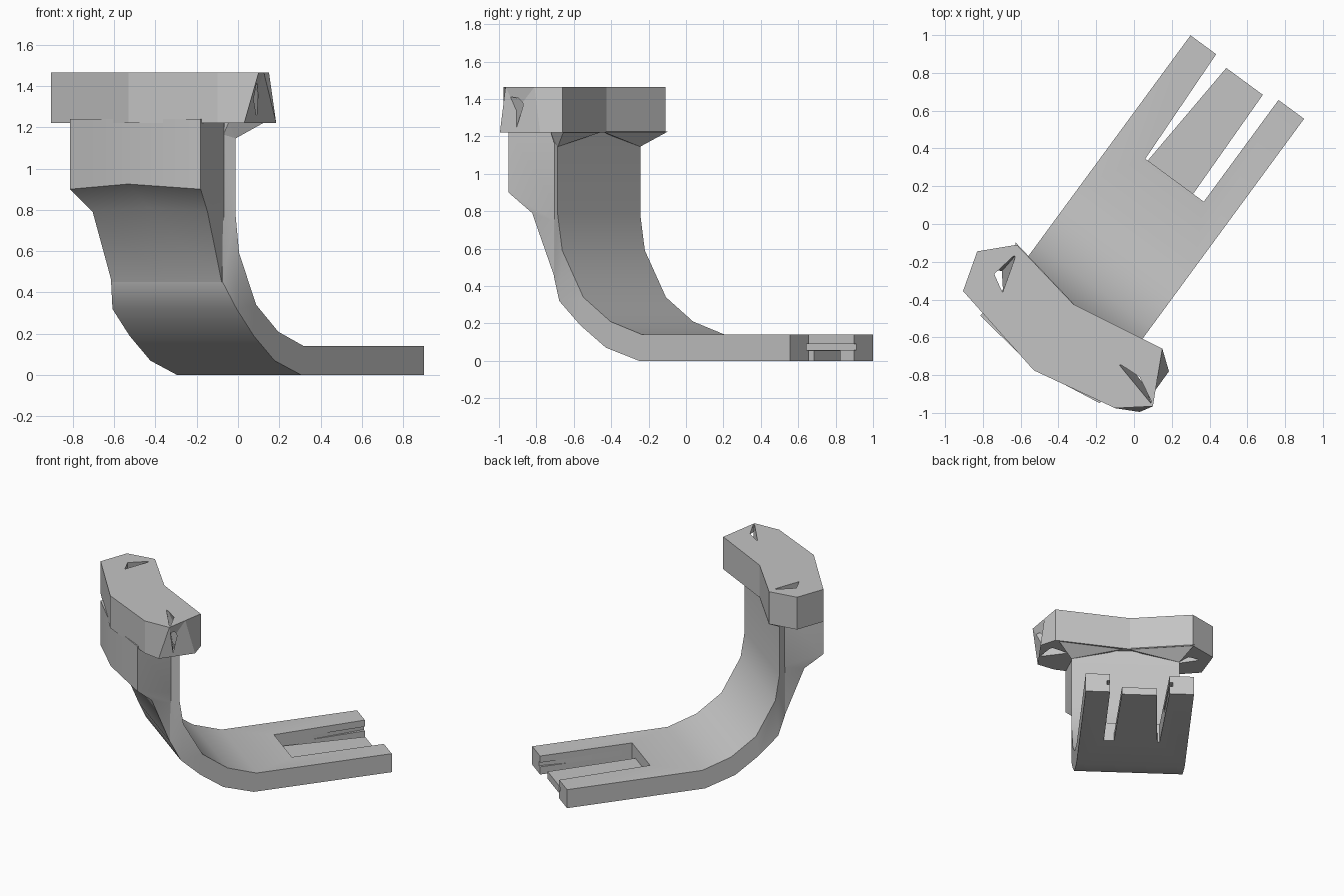
import bpy, bmesh, math
from mathutils import Vector

cube = bpy.data.objects.get("Cube")
if cube:
    bpy.data.objects.remove(cube, do_unlink=True)

# One grey for the whole bracket
grey = bpy.data.materials.new("light grey")
grey.use_nodes = True
grey.diffuse_color = (0.55, 0.55, 0.55, 1)
grey.node_tree.nodes["Principled BSDF"].inputs["Base Color"].default_value = grey.diffuse_color

# Bracket frame: u runs along the foot, v across it
U = Vector((0.592, 0.806, 0))
V = Vector((0.806, -0.592, 0))
MID = 0.023


def at(u, v, z):
    """Point in the bracket frame."""
    return U * u + V * v + Vector((0, 0, z))


def finish(bm, name):
    bmesh.ops.recalc_face_normals(bm, faces=bm.faces)
    mesh = bpy.data.meshes.new(name)
    bm.to_mesh(mesh)
    bm.free()
    mesh.materials.append(grey)
    obj = bpy.data.objects.new(name, mesh)
    bpy.context.collection.objects.link(obj)
    return obj


def loft(name, rings):
    """Skin equal-sized rings of points and cap both ends."""
    bm = bmesh.new()
    loops = [[bm.verts.new(p) for p in ring] for ring in rings]
    n = len(loops[0])
    for a, b in zip(loops, loops[1:]):
        for i in range(n):
            j = (i + 1) % n
            bm.faces.new((a[i], a[j], b[j], b[i]))
    bm.faces.new(loops[0])
    bm.faces.new(loops[-1])
    return finish(bm, name)


def hull(name, points):
    bm = bmesh.new()
    for p in points:
        bm.verts.new(p)
    bmesh.ops.convex_hull(bm, input=bm.verts)
    return finish(bm, name)


def prism(name, outline, low, high):
    """Upright prism from (u, v) corners."""
    return loft(name, [[at(u, v, z) for u, v in outline] for z in (low, high)])


def activate(obj):
    bpy.ops.object.select_all(action="DESELECT")
    obj.select_set(True)
    bpy.context.view_layer.objects.active = obj


def cut(obj, cutter):
    cutter.hide_render = True
    mod = obj.modifiers.new("cut", "BOOLEAN")
    mod.operation = "DIFFERENCE"
    mod.solver = "EXACT"
    mod.object = cutter
    activate(obj)
    bpy.ops.object.modifier_apply(modifier=mod.name)
    bpy.data.objects.remove(cutter, do_unlink=True)


# Strap: flat foot bending up into the wall, outer corners chamfered on the wall
inner = [(0.982, 0.14), (0, 0.14), (-0.21, 0.21), (-0.39, 0.34),
         (-0.53, 0.59), (-0.56, 0.78), (-0.56, 1.24)]
outer = [(0.982, 0), (-0.02, 0), (-0.24, 0.07), (-0.41, 0.19),
         (-0.55, 0.32), (-0.613, 0.45), (-0.613, 1.24)]
rings = []
for (iu, iz), (ou, oz) in zip(inner, outer):
    w, ow = 0.373, 0.335 if oz > 0.4 else 0.373
    rings.append([at(iu, MID - w, iz), at(iu, MID + w, iz),
                  at(ou, MID + ow, oz), at(ou, MID - ow, oz)])
strap = loft("strap", rings)

# Foot opening: recess above a thin tongue, with a slot on either side
cut(strap, prism("recess", [(0.314, -0.156), (0.314, 0.228), (1.1, 0.228), (1.1, -0.186)], 0.055, 0.3))
cut(strap, prism("left_slot", [(0.314, -0.156), (0.314, -0.14), (1.1, -0.085), (1.1, -0.186)], -0.1, 0.1))
cut(strap, prism("right_slot", [(0.314, 0.158), (0.314, 0.228), (1.1, 0.228), (1.1, 0.142)], -0.1, 0.1))
cut(strap, prism("tongue_trim", [(0.955, -0.13), (0.955, 0.18), (1.1, 0.18), (1.1, -0.13)], -0.1, 0.1))
cut(strap, prism("groove", [(0.6, -0.17), (0.6, 0.21), (1.1, 0.26), (1.1, -0.215)], 0.058, 0.09))

# Outer block: thickens the wall, swelling outward under the head
# (outer u, middle u, inner half width, outer half width, inner z, outer z, middle z)
stations = [(-0.614, -0.614, 0.33, 0.33, 0.45, 0.45, 0.45),
            (-0.75, -0.76, 0.335, 0.345, 0.74, 0.79, 0.81),
            (-0.872, -0.93, 0.335, 0.393, 0.82, 0.90, 0.925),
            (-0.872, -0.93, 0.335, 0.393, 1.24, 1.24, 1.24)]
loft("outer_block", [[at(-0.59, MID - hi, zi), at(-0.59, MID + hi, zi),
                      at(ou, MID + ho, zo), at(mu, MID, zm), at(ou, MID - ho, zo)]
                     for ou, mu, hi, ho, zi, zo, zm in stations])

# Head: curved slab across the top of the wall
top = [(-0.905, -0.355), (-0.53, -0.775), (-0.1, -0.975), (0.1, -0.965),
       (0.125, -0.81), (0.15, -0.66), (-0.32, -0.425), (-0.62, -0.11), (-0.83, -0.145)]
bottom = list(top)
bottom[3:5] = [(0.03, -0.995), (0.185, -0.78)]
head = loft("head", [[Vector((x, y, z)) for x, y in ring]
                     for ring, z in ((bottom, 1.22), (top, 1.465))])

# Tapered triangular holes at both ends of the head
holes = [([(-0.74, -0.265), (-0.63, -0.17), (-0.695, -0.36)],
          [(-0.78, -0.24), (-0.70, -0.25), (-0.70, -0.36)]),
         ([(-0.077, -0.746), (0.03, -0.81), (0.09, -0.95)],
          [(-0.03, -0.74), (0.10, -0.76), (0.09, -0.90)])]
for upper, lower in holes:
    points = []
    for a, b in zip(upper, lower):
        a, b = Vector((*a, 1.465)), Vector((*b, 1.22))
        points += [a + (a - b) * 0.1, b - (a - b) * 0.1]
    cut(head, hull("head_hole", points))

# Sloped wedges joining the wall to the overhanging head
for side, label in ((-1, "right"), (1, "left")):
    hull(label + "_flare", [at(-0.56, MID + side * 0.372, 1.145), at(-0.61, MID + side * 0.335, 1.16),
                            at(-0.535, MID, 1.225), at(-0.45, MID + side * 0.47, 1.225),
                            at(-0.61, MID + side * 0.37, 1.225)])

# Soft shading over the bend, crisp edges elsewhere
for obj in [strap, bpy.data.objects["outer_block"]]:
    activate(obj)
    bpy.ops.object.shade_smooth_by_angle(angle=math.radians(32))
